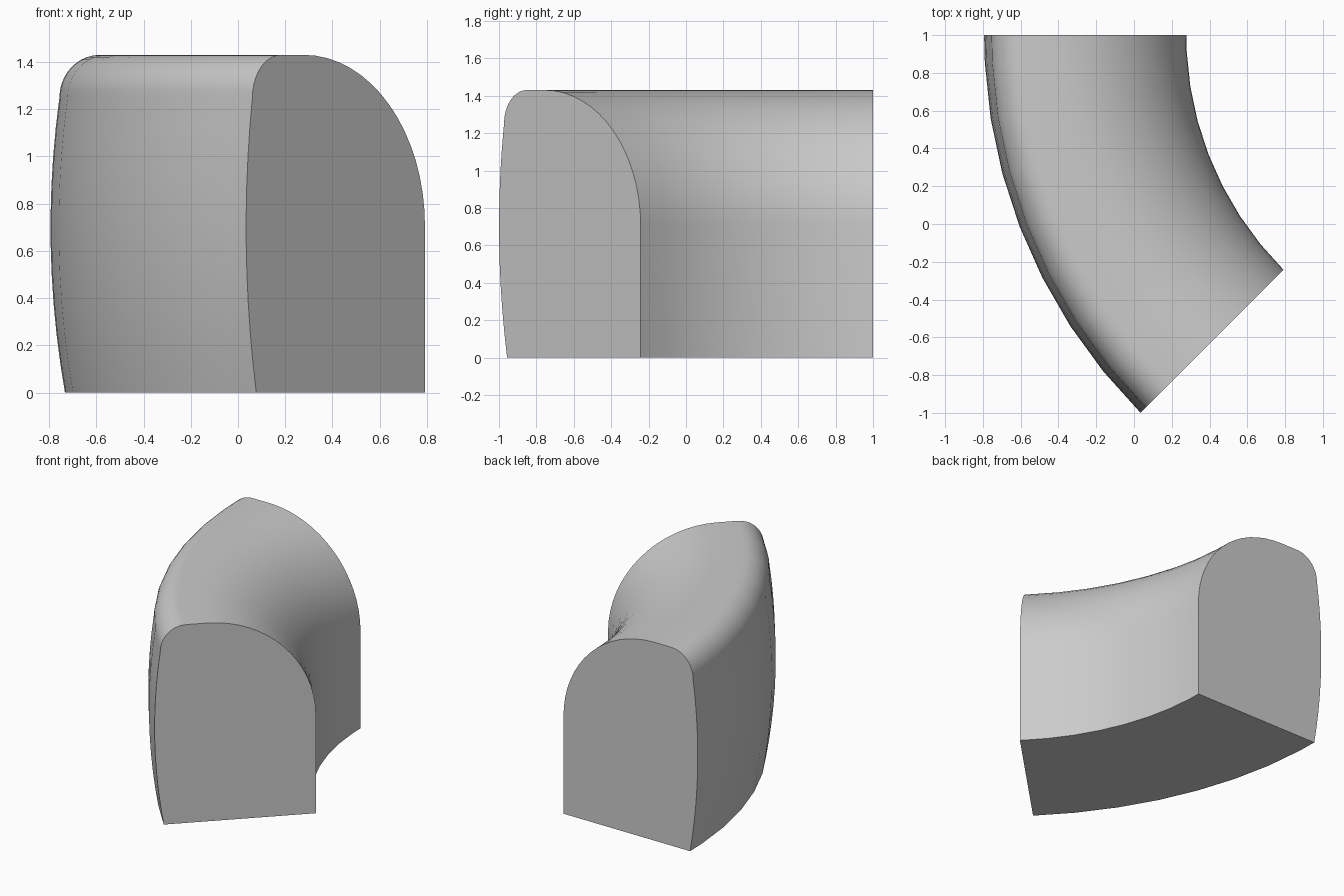
import bpy
import bmesh
from math import sin, cos, pi, radians

cube = bpy.data.objects.get("Cube")
if cube:
    bpy.data.objects.remove(cube, do_unlink=True)

CENTER_X, CENTER_Y = 2.034, 1.0   # axis of the bend
INNER, OUTER = 1.757, 2.828       # radii of the inner and outer walls
TOP = 1.43
ROUND = 0.725                     # large inner shoulder
CORNER = 0.18                     # small outer corner


def bulge(z):
    """Radius of the gently bowed outer wall at height z."""
    return OUTER - 0.125 * (z - 0.7) ** 2


# Cross-section as (radius, height), from inner foot over the top to outer foot
profile = [(INNER, 0)]
for i in range(17):
    a = pi / 2 * i / 16
    profile.append((INNER + ROUND * (1 - cos(a)), TOP - ROUND * (1 - sin(a))))
corner_z = TOP - CORNER
corner_u = bulge(corner_z) - CORNER * 0.95
for i in range(11):
    a = pi / 2 * (1 - i / 10)
    profile.append((corner_u + CORNER * 0.95 * cos(a), corner_z + CORNER * sin(a)))
for i in range(1, 11):
    z = corner_z * (1 - i / 10)
    profile.append((bulge(z), z))

# Sweep the section around the bend
angles = [0] + [3 + 6 * i for i in range(8)]
bm = bmesh.new()
rings = []
for deg in angles:
    t = radians(deg)
    rings.append([bm.verts.new((CENTER_X - u * cos(t), CENTER_Y - u * sin(t), z))
                  for u, z in profile])
count = len(profile)
for a, b in zip(rings, rings[1:]):
    for i in range(count):
        j = (i + 1) % count
        bm.faces.new((a[i], a[j], b[j], b[i]))
# Flat end caps
bm.faces.new(rings[0])
bm.faces.new(rings[-1])
bmesh.ops.recalc_face_normals(bm, faces=bm.faces)

mesh = bpy.data.meshes.new("curved_block")
bm.to_mesh(mesh)
bm.free()
block = bpy.data.objects.new("curved_block", mesh)
bpy.context.collection.objects.link(block)

# Plain grey material
grey = bpy.data.materials.new("light grey")
grey.use_nodes = True
color = (0.6, 0.6, 0.6, 1)
grey.diffuse_color = color
grey.node_tree.nodes["Principled BSDF"].inputs["Base Color"].default_value = color
mesh.materials.append(grey)

# Smooth walls with sharp end edges
bpy.ops.object.select_all(action="DESELECT")
block.select_set(True)
bpy.context.view_layer.objects.active = block
bpy.ops.object.shade_smooth_by_angle(angle=radians(35))
